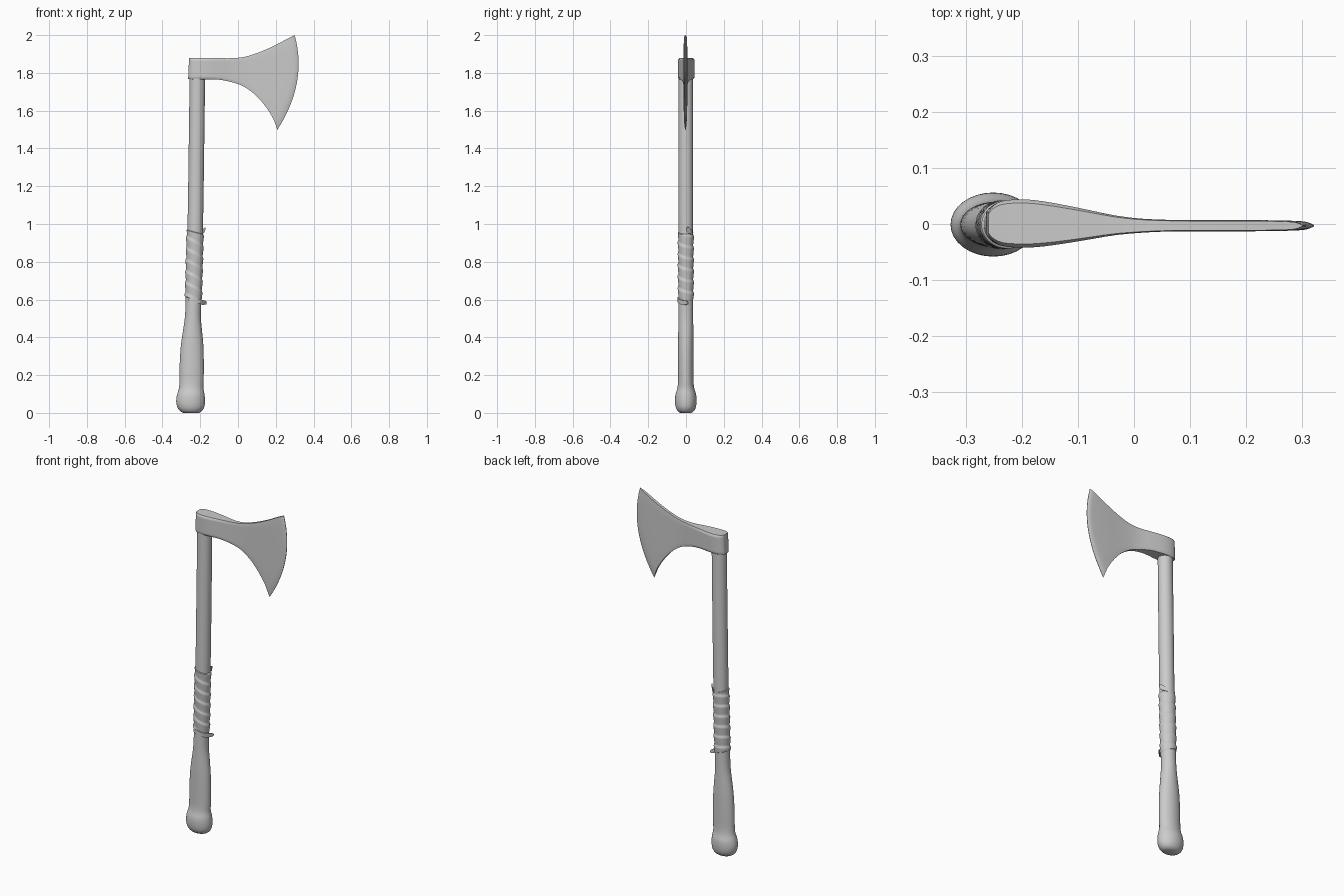
import bpy, bmesh, math

if "Cube" in bpy.data.objects:
    bpy.data.objects.remove(bpy.data.objects["Cube"])

TAU = 2 * math.pi


def finish(name, bm, angle=40):
    bmesh.ops.recalc_face_normals(bm, faces=bm.faces)
    me = bpy.data.meshes.new(name)
    bm.to_mesh(me)
    bm.free()
    ob = bpy.data.objects.new(name, me)
    bpy.context.collection.objects.link(ob)
    bpy.ops.object.select_all(action='DESELECT')
    ob.select_set(True)
    bpy.context.view_layer.objects.active = ob
    bpy.ops.object.shade_smooth_by_angle(angle=math.radians(angle))
    return ob


def loft(name, rings, angle=40):
    """Skin a list of closed rings and cap both ends."""
    bm = bmesh.new()
    vs = [[bm.verts.new(p) for p in r] for r in rings]
    n = len(vs[0])
    for a, b in zip(vs, vs[1:]):
        for i in range(n):
            j = (i + 1) % n
            bm.faces.new((a[i], a[j], b[j], b[i]))
    bm.faces.new(vs[0])
    bm.faces.new(vs[-1])
    return finish(name, bm, angle)


def smooth_rows(rows, steps):
    """Catmull-Rom interpolation through rows of numbers."""
    out = []
    for k in range(len(rows) - 1):
        p0, p1 = rows[max(k - 1, 0)], rows[k]
        p2, p3 = rows[k + 1], rows[min(k + 2, len(rows) - 1)]
        for s in range(steps):
            t = s / steps
            out.append([0.5 * (2 * b + (c - a) * t + (2 * a - 5 * b + 4 * c - d) * t * t
                               + (3 * b - a - 3 * c + d) * t ** 3)
                        for a, b, c, d in zip(p0, p1, p2, p3)])
    return out + [list(rows[-1])]


def ellipse(z, cx, rx, ry, n=32):
    return [(cx + rx * math.cos(TAU * i / n), ry * math.sin(TAU * i / n) - 0.001, z)
            for i in range(n)]


# Handle: z, centre x, half width x, half width y
handle = [(0.0, -.248, .042, .030), (.010, -.249, .058, .043), (.03, -.250, .071, .053),
          (.06, -.251, .076, .057), (.095, -.250, .073, .055), (.13, -.248, .065, .045),
          (.17, -.246, .064, .041), (.25, -.245, .064, .041), (.35, -.243, .060, .041),
          (.43, -.241, .051, .040), (.50, -.239, .043, .039), (.60, -.236, .041, .039),
          (1.0, -.226, .041, .039), (1.4, -.220, .041, .039), (1.86, -.214, .041, .038)]
loft("handle", [ellipse(*r) for r in smooth_rows(handle, 4)])

# Grip wrap: sleeve with an overlapping spiral ridge
wrap = []
N = 40
for k in range(73):
    t = k / 72
    ring = []
    for i in range(N):
        a = TAU * i / N
        slope = -0.012 * math.cos(a)
        phase = (t * 6 + i / N) % 1.0
        r = 0.0415 + 0.005 * min(phase / 0.8, (1 - phase) / 0.2)
        if k in (0, 72):
            r = 0.038
        z = 0.60 + 0.36 * t + slope
        cx = -0.236 + 0.025 * (z - 0.6)
        ring.append((cx + (r + 0.001) * math.cos(a), (r - 0.003) * math.sin(a) - .001, z))
    wrap.append(ring)
loft("grip_wrap", wrap)


# Loose ends of the wrap: thin strips given by centre points and half height
def strip(name, path):
    t = 0.003
    loft(name, [[(x, y - t, z - h), (x, y + t, z - h), (x + t, y + t, z + h), (x + t, y - t, z + h)]
                for x, y, z, h in smooth_rows(path, 4)])


strip("lower_wrap_end", [(-.262, -.037, .605, .010), (-.235, -.042, .598, .012),
                         (-.205, -.034, .590, .012), (-.188, -.016, .584, .012),
                         (-.176, .000, .584, .011), (-.168, .010, .581, .006)])
strip("upper_wrap_end", [(-.205, .032, .955, .012), (-.186, .020, .962, .014),
                         (-.178, .010, .970, .013), (-.174, .004, .972, .006)])

# Axe head columns: bottom x, z, top x, z, forward bulge, half thickness
columns = [(-.264, 1.768, -.259, 1.880, 0, .020), (-.255, 1.767, -.252, 1.880, 0, .030),
           (-.235, 1.766, -.235, 1.879, 0, .040), (-.20, 1.766, -.20, 1.878, 0, .043),
           (-.16, 1.766, -.16, 1.878, 0, .040), (-.10, 1.764, -.10, 1.878, 0, .030),
           (-.03, 1.750, -.03, 1.878, 0, .017), (.03, 1.728, .04, 1.886, .004, .011),
           (.09, 1.685, .12, 1.912, .015, .010), (.14, 1.630, .20, 1.948, .030, .010),
           (.18, 1.570, .26, 1.980, .046, .009), (.198, 1.528, .287, 1.993, .054, .007),
           (.208, 1.498, .300, 2.0, .058, .0012)]
M = 14
head = []
for xb, zb, xt, zt, bulge, h in smooth_rows(columns, 3):
    yc = -0.004 * min(1, max(0, (xb + .2) / .2)) + 0.001
    side = []
    for j in range(M + 1):
        t = j / M
        side.append((xb + (xt - xb) * t + bulge * 4 * t * (1 - t), zb + (zt - zb) * t,
                     h * (0.85 if j in (0, M) else 1)))
    head.append([(x, yc - w, z) for x, z, w in side]
                + [(x, yc + w, z) for x, z, w in reversed(side)])
loft("axe_head", head, 50)
